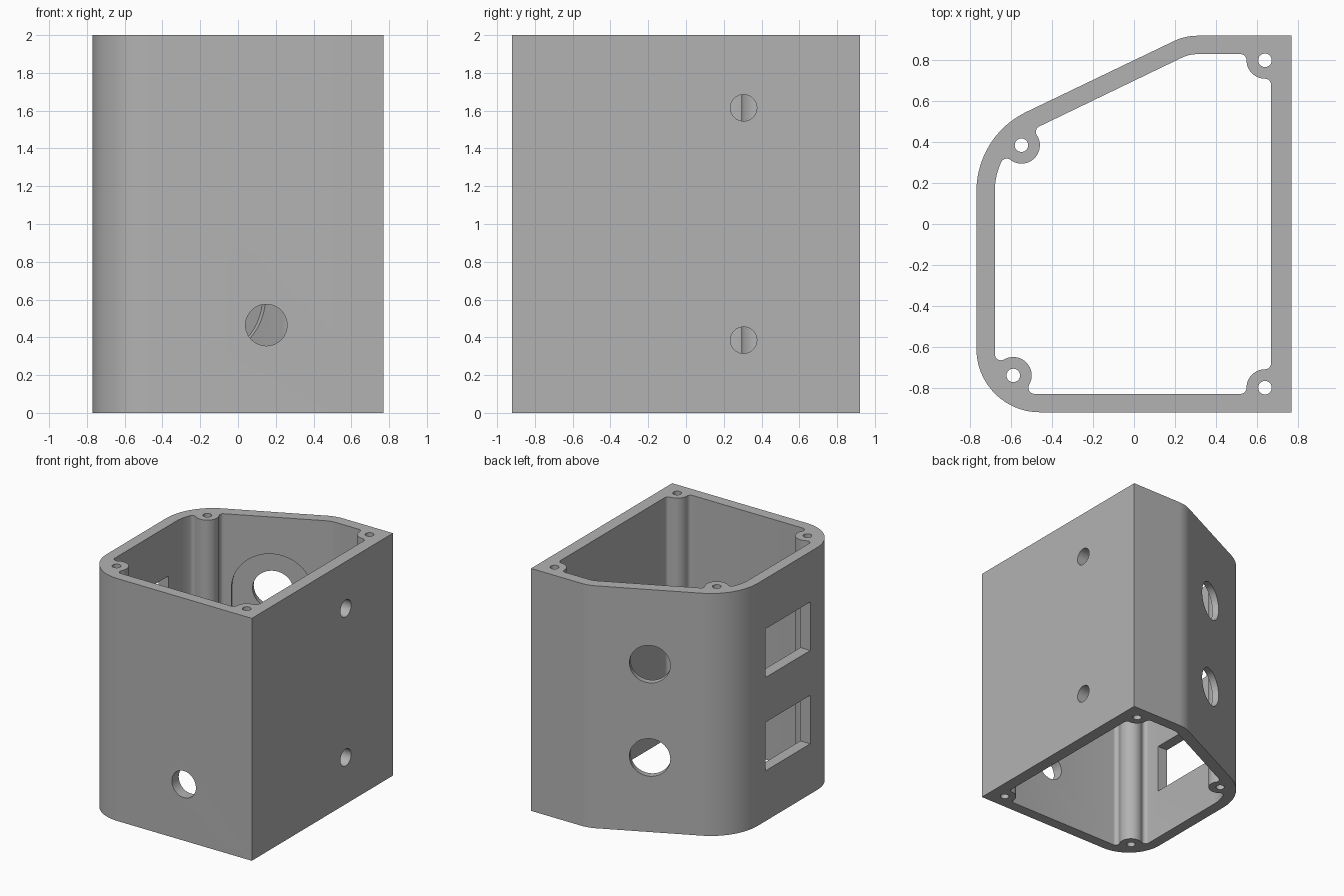
import bpy, bmesh, math
from math import radians, degrees, cos, sin, atan2
from mathutils import Vector, Matrix

if "Cube" in bpy.data.objects:
    bpy.data.objects.remove(bpy.data.objects["Cube"])

SLANT = atan2(0.48, 1.0)
SLANT_DEG = degrees(SLANT)
WALL, BOSS_R, FILLET_R = 0.09, 0.09, 0.03
CORNER = Vector((-0.34, 0.16))         # centre of the big rounded corner
LOW_CORNER = Vector((-0.46, -0.61))    # centre of the lower rounded corner
TOP_BEND = Vector((0.311, 0.65))       # centre of the soft bend


def arc(c, r, a0, a1, n=12):
    return [Vector((c[0] + r * cos(radians(a0 + (a1 - a0) * i / n)),
                    c[1] + r * sin(radians(a0 + (a1 - a0) * i / n)))) for i in range(n + 1)]


def circle(c, r, n=48):
    return arc(c, r, 0, 360, n)[:-1]


def heading(v):
    return degrees(atan2(v[1], v[0]))


def boss(centre, f1, start, f2, end):
    """Fillet off the wall, round the screw post, fillet back to the wall."""
    b, f1, f2 = Vector(centre), Vector(f1), Vector(f2)
    turn1 = (heading(b - f1) - start) % 360
    from_a = heading(f1 - b)
    sweep = (from_a - heading(f2 - b)) % 360
    in_a = heading(b - f2)
    turn2 = (end - in_a) % 360
    return (arc(f1, FILLET_R, start, start + turn1, 8)
            + arc(b, BOSS_R, from_a, from_a - sweep, 24)[1:-1]
            + arc(f2, FILLET_R, in_a, in_a + turn2, 8))


# Outer wall outline
outer = [Vector((0.77, -0.92)), Vector((0.77, 0.92))]
outer += arc(TOP_BEND, 0.27, 90, 90 + SLANT_DEG, 10)
outer += arc(CORNER, 0.43, 90 + SLANT_DEG, 180, 20)
outer += arc(LOW_CORNER, 0.31, 180, 270, 24)

# Inner wall outline with four screw posts
posts = [(0.64, 0.80), (-0.55, 0.385), (-0.59, -0.74), (0.64, -0.80)]
up_a, up_b = 110.7, 155.3
rim = 0.43 - WALL - FILLET_R
inner = boss(posts[0], (0.64, 0.68), 0, (0.52, 0.80), 90)
inner += arc(TOP_BEND, 0.27 - WALL, 90, 90 + SLANT_DEG, 10)
inner += boss(posts[1], arc(CORNER, rim, up_a, 0, 1)[0], up_a,
              arc(CORNER, rim, up_b, 0, 1)[0], up_b)
inner += arc(CORNER, 0.43 - WALL, up_b, 180, 8)[1:]
inner += boss(posts[2], (-0.65, -0.636), 180, (-0.486, -0.80), 270)
inner += boss(posts[3], (0.52, -0.80), 270, (0.64, -0.68), 360)

# Extrude the cross-section into the open housing
curve = bpy.data.curves.new("housing_section", 'CURVE')
curve.dimensions = '2D'
curve.fill_mode = 'BOTH'
curve.extrude = 1.0
for loop in [outer, inner] + [circle(p, 0.033, 24) for p in posts]:
    spline = curve.splines.new('POLY')
    spline.points.add(len(loop) - 1)
    for pt, co in zip(spline.points, loop):
        pt.co = (co.x, co.y, 0, 1)
    spline.use_cyclic_u = True
temp = bpy.data.objects.new("section", curve)
bpy.context.collection.objects.link(temp)
bpy.context.view_layer.update()
mesh = bpy.data.meshes.new_from_object(temp.evaluated_get(bpy.context.evaluated_depsgraph_get()))
bpy.data.objects.remove(temp)
bm = bmesh.new()
bm.from_mesh(mesh)
bmesh.ops.remove_doubles(bm, verts=bm.verts, dist=0.0002)
bmesh.ops.translate(bm, verts=bm.verts, vec=(0, 0, 1))
bmesh.ops.recalc_face_normals(bm, faces=bm.faces)
bm.to_mesh(mesh)
bm.free()
housing = bpy.data.objects.new("housing", mesh)
bpy.context.collection.objects.link(housing)
bpy.context.view_layer.objects.active = housing
housing.select_set(True)


def cut(outline, origin, normal, near, far):
    """Cut an outline (x along the wall, y up) from near to far along the normal."""
    n = Vector(normal).normalized()
    up = Vector((0, 0, 1))
    frame = Matrix((up.cross(n), up, n)).transposed().to_4x4()
    frame.translation = origin
    b = bmesh.new()
    face = b.faces.new([b.verts.new((p[0], p[1], near)) for p in outline])
    ext = bmesh.ops.extrude_face_region(b, geom=[face])
    bmesh.ops.translate(b, vec=(0, 0, far - near),
                        verts=[v for v in ext["geom"] if isinstance(v, bmesh.types.BMVert)])
    bmesh.ops.transform(b, matrix=frame, verts=b.verts)
    bmesh.ops.recalc_face_normals(b, faces=b.faces)
    me = bpy.data.meshes.new("cutter")
    b.to_mesh(me)
    b.free()
    cutter = bpy.data.objects.new("cutter", me)
    cutter.hide_render = True
    bpy.context.collection.objects.link(cutter)
    mod = housing.modifiers.new("cut", 'BOOLEAN')
    mod.operation, mod.solver, mod.object = 'DIFFERENCE', 'EXACT', cutter
    bpy.ops.object.modifier_apply(modifier=mod.name)
    bpy.data.objects.remove(cutter)


LOW, HIGH = 0.615, 1.385
slant_n = (-sin(SLANT), cos(SLANT), 0)

# Slot-shaped recess inside the slanted wall
half = (HIGH - LOW) / 2
cut(arc((0, half), 0.31, 0, 180, 32) + arc((0, -half), 0.31, 180, 360, 32),
    (-0.172, 0.717, 1.0), slant_n, -0.16, -0.053)

# Round ports in the slanted wall, square windows in the left wall
for z in (LOW, HIGH):
    cut(circle((0, 0), 0.155), (-0.172, 0.717, z), slant_n, -0.2, 0.1)
    cut([(-0.292, -0.2), (0.292, -0.2), (0.292, 0.2), (-0.292, 0.2)],
        (-0.77, -0.228, z), (-1, 0, 0), -0.15, 0.1)

# Cable hole in the front, mounting holes in the right wall
cut(circle((0, 0), 0.11), (0.15, -0.92, 0.465), (0, -1, 0), -0.2, 0.1)
for z in (0.385, 1.615):
    cut(circle((0, 0), 0.07), (0.77, 0.305, z), (1, 0, 0), -0.2, 0.1)

# Plain grey finish
grey = bpy.data.materials.new("grey")
grey.diffuse_color = (0.45, 0.45, 0.45, 1)
grey.use_nodes = True
grey.node_tree.nodes["Principled BSDF"].inputs["Base Color"].default_value = grey.diffuse_color
housing.data.materials.clear()
housing.data.materials.append(grey)
bpy.ops.object.shade_smooth_by_angle(angle=radians(30))
